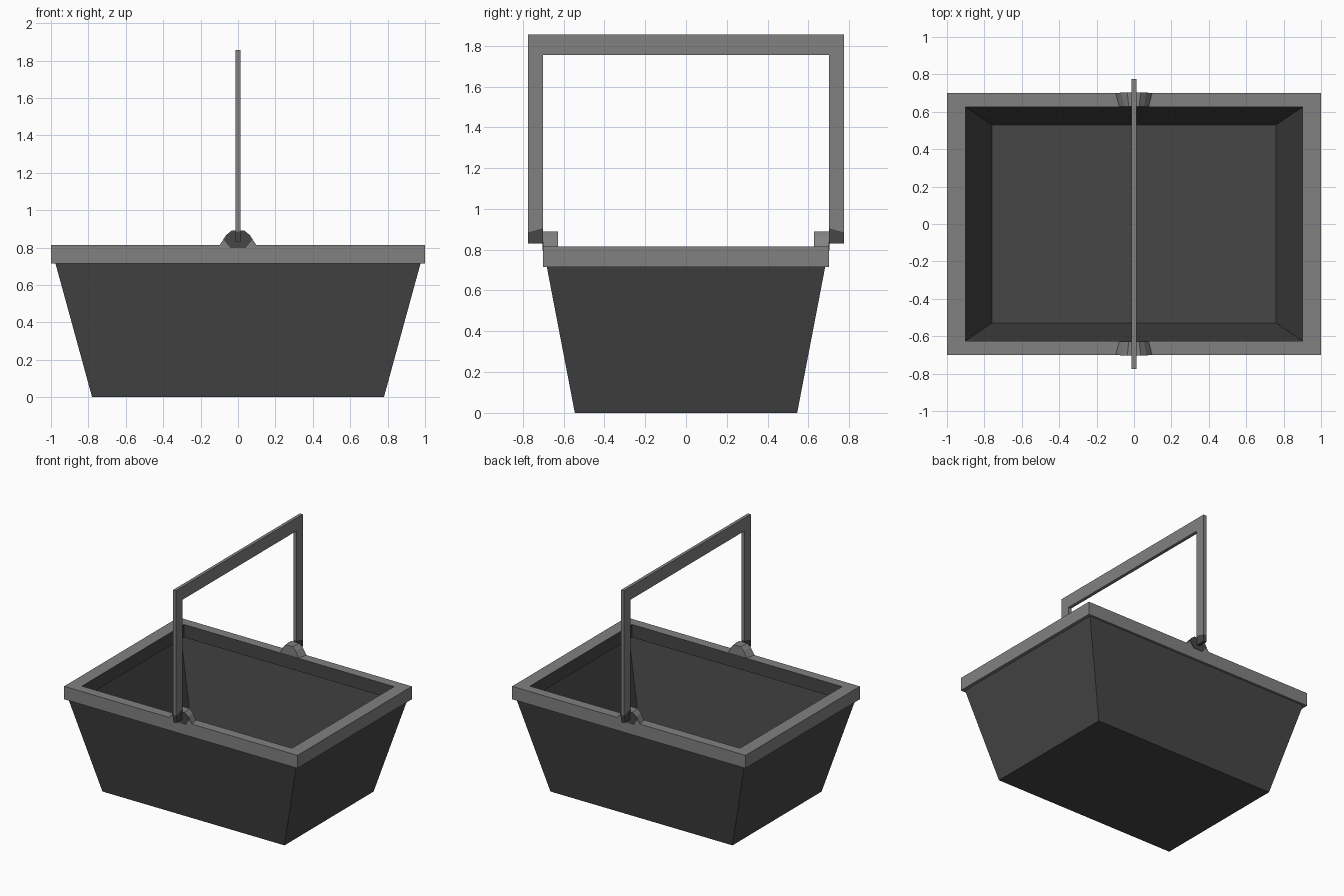
import bpy, bmesh

if "Cube" in bpy.data.objects:
    bpy.data.objects.remove(bpy.data.objects["Cube"])

def material(name, value):
    m = bpy.data.materials.new(name)
    m.diffuse_color = (value, value, value, 1)
    m.use_nodes = True
    m.node_tree.nodes["Principled BSDF"].inputs["Base Color"].default_value = m.diffuse_color
    return m

GREY = material("mid grey", 0.22)
DARK = material("dark grey", 0.062)

def make(name, bm, *mats):
    bmesh.ops.recalc_face_normals(bm, faces=bm.faces)
    me = bpy.data.meshes.new(name)
    bm.to_mesh(me)
    bm.free()
    for m in mats:
        me.materials.append(m)
    ob = bpy.data.objects.new(name, me)
    bpy.context.collection.objects.link(ob)
    return ob

def loft(bm, loops, cap=True, closed=False):
    """Bridge equal-length point loops; cap both ends or close the ring."""
    rings = [[bm.verts.new(p) for p in loop] for loop in loops]
    pairs = list(zip(rings, rings[1:]))
    if closed:
        pairs.append((rings[-1], rings[0]))
    n = len(rings[0])
    for a, b in pairs:
        for i in range(n):
            j = (i + 1) % n
            bm.faces.new((a[i], a[j], b[j], b[i]))
    if cap:
        bm.faces.new(rings[0])
        bm.faces.new(rings[-1])

def rect(x, y, z):
    return [(-x, -y, z), (x, -y, z), (x, y, z), (-x, y, z)]

# Tapered tub with thin walls and floor
bm = bmesh.new()
loft(bm, [rect(0.78, 0.545, 0), rect(0.98, 0.685, 0.73),
          rect(0.96, 0.665, 0.73), rect(0.76, 0.53, 0.02)])
make("tub", bm, DARK)

# Rim frame, inner faces dark
bm = bmesh.new()
loft(bm, [rect(1, 0.7, 0.715), rect(1, 0.7, 0.815),
          rect(0.9, 0.625, 0.815), rect(0.9, 0.625, 0.715)], cap=False, closed=True)
rim = make("rim", bm, GREY, DARK)
for p in rim.data.polygons:
    inward = p.normal.x * p.center.x + p.normal.y * p.center.y < -0.1
    p.material_index = 1 if inward else 0

# Handle: U-shaped flat bar
T = 0.0125
def flat(name, pts, mat):
    bm = bmesh.new()
    loft(bm, [[(x, y, z) for y, z in pts] for x in (-T, T)])
    return make(name, bm, mat)

half = [(0.775, 0.885), (0.775, 1.855)]
inner = [(0.7, 1.755), (0.7, 0.905)]
flat("handle", half + [(-y, z) for y, z in reversed(half)]
     + [(-y, z) for y, z in reversed(inner)] + inner, GREY)

hump = [(-0.1, 0.81), (-0.065, 0.865), (-0.035, 0.89),
        (0.035, 0.89), (0.065, 0.865), (0.1, 0.81)]
hub = [(-0.035, 0.889), (-0.062, 0.866), (-0.076, 0.84), (-0.04, 0.797),
       (0.04, 0.797), (0.076, 0.84), (0.062, 0.866), (0.035, 0.889)]
for side, label in ((-1, "front"), (1, "back")):
    # Dark ends of the handle legs
    flat(label + "_handle_foot", [(side * y, z) for y, z in
         ((0.7, 0.83), (0.775, 0.83), (0.775, 0.885), (0.7, 0.905))], DARK)
    # Hinge humps on the rim, narrower towards the inside
    bm = bmesh.new()
    loft(bm, [[(x * s, side * y, z) for x, z in hump]
              for y, s in ((0.7, 1), (0.628, 0.82))])
    make(label + "_hinge_hump", bm, GREY)
    # Dark hinge plate on the outer face
    bm = bmesh.new()
    loft(bm, [[(x, side * y, z) for x, z in hub] for y in (0.698, 0.703)])
    make(label + "_hinge_plate", bm, DARK)
